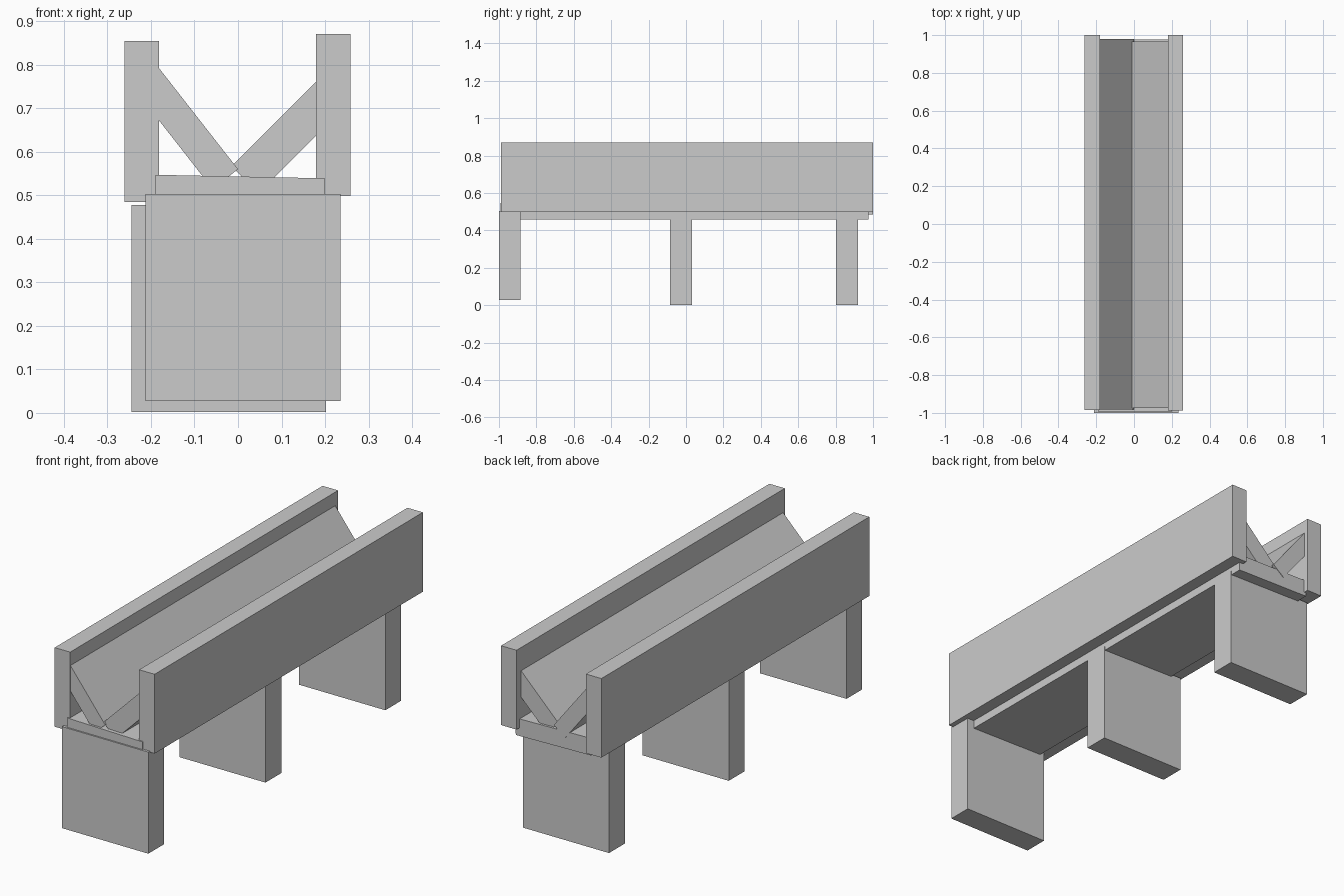
import bpy, bmesh

if "Cube" in bpy.data.objects:
    bpy.data.objects.remove(bpy.data.objects["Cube"])

def prism(name, profile, y0, y1):
    """Extrude an (x, z) cross-section along y."""
    bm = bmesh.new()
    face = bm.faces.new([bm.verts.new((x, y0, z)) for x, z in profile])
    ext = bmesh.ops.extrude_face_region(bm, geom=[face])
    verts = [g for g in ext["geom"] if isinstance(g, bmesh.types.BMVert)]
    bmesh.ops.translate(bm, verts=verts, vec=(0, y1 - y0, 0))
    bmesh.ops.recalc_face_normals(bm, faces=bm.faces)
    mesh = bpy.data.meshes.new(name)
    bm.to_mesh(mesh)
    bm.free()
    obj = bpy.data.objects.new(name, mesh)
    bpy.context.collection.objects.link(obj)
    return obj

def box(name, x0, x1, y0, y1, z0, z1):
    return prism(name, [(x0, z0), (x1, z0), (x1, z1), (x0, z1)], y0, y1)

# Support slabs
box("front_support", -0.213, 0.235, -1.0, -0.885, 0.027, 0.503)
box("middle_support", -0.245, 0.202, -0.085, 0.033, 0.002, 0.478)
box("back_support", -0.245, 0.202, 0.803, 0.92, 0.002, 0.478)

# Side walls
box("left_wall", -0.261, -0.181, -0.985, 1.0, 0.484, 0.855)
box("right_wall", 0.179, 0.259, -0.988, 1.0, 0.498, 0.87)

# Slightly tilted floor plank
prism("floor_plank", [(-0.191, 0.467), (0.199, 0.459), (0.2, 0.539), (-0.19, 0.547)],
      -0.993, 0.977)

# Sloped planks forming the trough, upper ends buried in the walls
prism("left_slope", [(0.0, 0.56), (-0.058, 0.514), (-0.248, 0.757), (-0.19, 0.803)],
      -0.983, 0.979)
prism("right_slope", [(-0.015, 0.567), (0.047, 0.505), (0.247, 0.705), (0.185, 0.767)],
      -0.975, 0.966)
